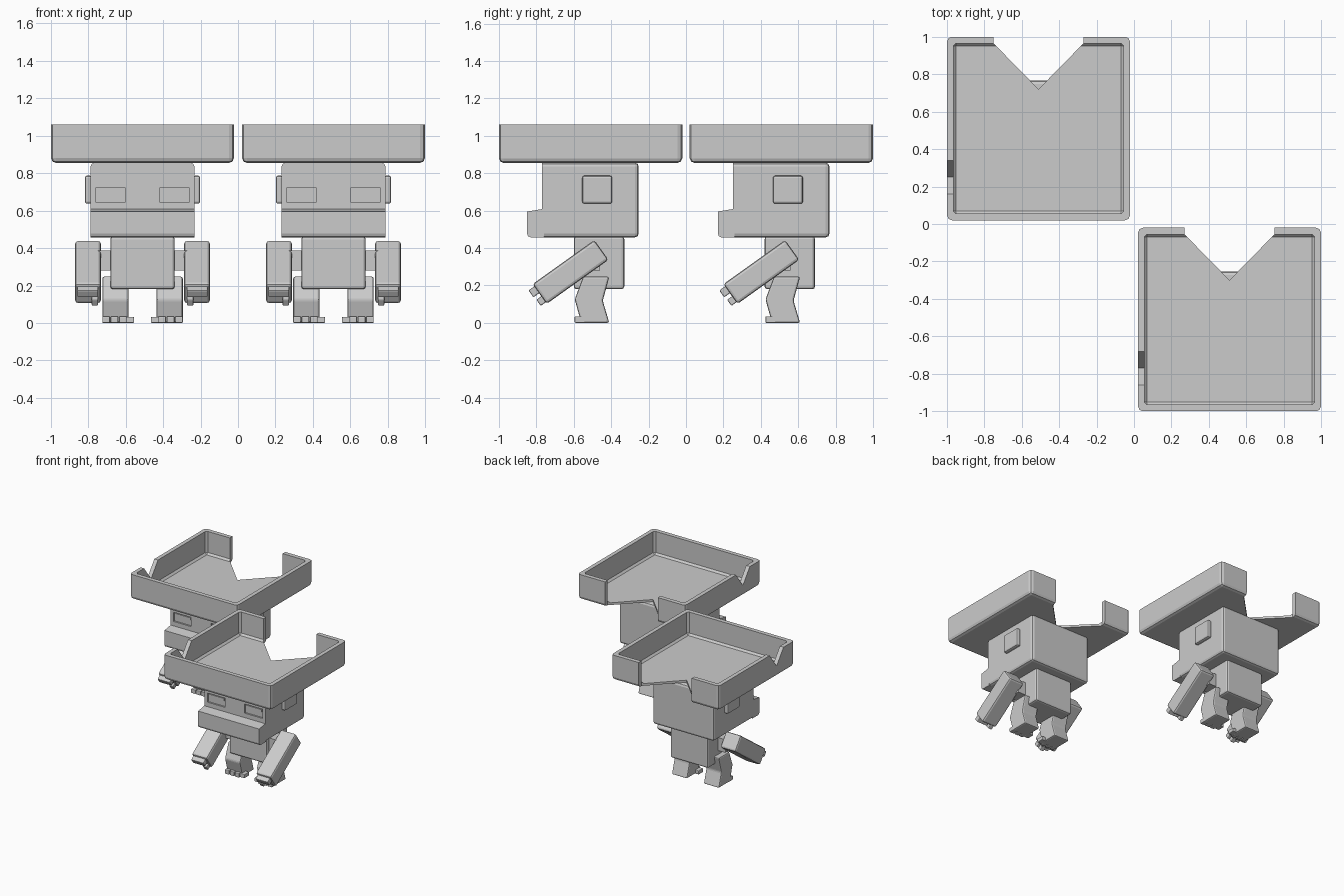
import bpy, bmesh, math
from mathutils import Matrix, Vector

if "Cube" in bpy.data.objects:
    bpy.data.objects.remove(bpy.data.objects["Cube"])

grey = bpy.data.materials.new("plain grey")
grey.diffuse_color = (0.6, 0.6, 0.6, 1)
grey.use_nodes = True
grey.node_tree.nodes["Principled BSDF"].inputs["Base Color"].default_value = grey.diffuse_color
parts = []


def finish(bm, name, bevel=0, keep=lambda e: True, segs=2):
    """Turn a bmesh into an object, bevelling the edges picked by keep."""
    bmesh.ops.recalc_face_normals(bm, faces=bm.faces)
    if bevel:
        bmesh.ops.bevel(bm, geom=[e for e in bm.edges if keep(e)], offset=bevel,
                        segments=segs, profile=0.5, affect='EDGES', clamp_overlap=True)
    me = bpy.data.meshes.new(name)
    bm.to_mesh(me)
    bm.free()
    me.materials.append(grey)
    ob = bpy.data.objects.new(name, me)
    bpy.context.collection.objects.link(ob)
    parts.append(ob)
    return ob


def box(name, x, y, z, bevel=0, keep=lambda e: True, segs=2):
    bm = bmesh.new()
    bmesh.ops.create_cube(bm, size=1)
    lo = [min(r) for r in (x, y, z)]
    hi = [max(r) for r in (x, y, z)]
    for v in bm.verts:
        v.co = [hi[i] if v.co[i] > 0 else lo[i] for i in range(3)]
    return finish(bm, name, bevel, keep, segs)


def prism(name, pts, place, a, b, bevel=0):
    """Extrude a 2D outline from a to b; place(u, v, w) gives the 3D point."""
    bm = bmesh.new()
    ends = [[bm.verts.new(place(u, v, w)) for u, v in pts] for w in (a, b)]
    bm.faces.new(ends[0])
    bm.faces.new(ends[1])
    n = len(pts)
    for i in range(n):
        j = (i + 1) % n
        bm.faces.new((ends[0][i], ends[0][j], ends[1][j], ends[1][i]))
    return finish(bm, name, bevel)


def cut(ob, cutters):
    for c in cutters:
        m = ob.modifiers.new("cut", 'BOOLEAN')
        m.operation, m.solver, m.object = 'DIFFERENCE', 'EXACT', c
    bpy.context.view_layer.update()
    me = bpy.data.meshes.new_from_object(ob.evaluated_get(bpy.context.evaluated_depsgraph_get()))
    ob.modifiers.clear()
    ob.data = me
    for c in cutters:
        parts.remove(c)
        bpy.data.objects.remove(c)


# Tray hat: open box with a V opening at the back and a nick in the left wall
tray = box("tray_hat", (-.488, .488), (-.49, .49), (.855, 1.06), .025,
           lambda e: min(v.co.z for v in e.verts) < 1.0)
hollow = box("hollow", (-.455, .455), (-.455, .455), (.873, 1.3), .015, segs=1)
opening = prism("opening", [(-.24, .455), (0, .21), (.24, .455), (.24, .6), (-.24, .6)],
                lambda u, v, w: (u, v, w), .8, 1.2)
nick = prism("nick", [(-.37, 1.087), (-.26, .94), (-.15, 1.087)],
             lambda u, v, w: (w, u, v), -.6, -.44)
cut(tray, [hollow, opening, nick])

# Head with sunken eyes; front face edges stay sharp
head = box("head", (-.277, .277), (-.26, .257), (.457, .856), .02,
           lambda e: max(v.co.y for v in e.verts) > 0)
cut(head, [box("eye_socket", (s * .09, s * .25), (-.4, -.247), (.645, .72)) for s in (-1, 1)])

# Muzzle with sloping top
muzzle = box("muzzle", (-.277, .277), (-.34, -.25), (.457, .625), .02,
             lambda e: max(v.co.y for v in e.verts) < -.3 and
             max(v.co.z for v in e.verts) < .6 or
             all(v.co.y < -.3 and v.co.z < .5 for v in e.verts))
for v in muzzle.data.vertices:
    if v.co.z > .6:
        if v.co.y < -.3:
            v.co.z = .595
        elif abs(v.co.x) > .2:
            v.co.z = .61

# Torso
box("torso", (-.172, .172), (-.09, .18), (.18, .462), .015)

arm_pose = Matrix.Translation((0, -.1075, .272)) @ Matrix.Rotation(math.radians(35.5), 4, 'X')
leg_outline = [(-.04, .247), (.10, .247), (.065, .118), (.10, 0), (-.05, 0), (-.085, .125)]

for s, side in ((-1, "left"), (1, "right")):
    # Ear and eye pieces
    box(side + "_ear", (s * .27, s * .308), (-.045, .115), (.637, .787), .012)
    box(side + "_eyelid", (s * .10, s * .24), (-.255, -.245), (.692, .712))
    # Shoulder, arm and fingers
    box(side + "_shoulder", (s * .16, s * .24), (-.06, .05), (.28, .387))
    arm = [box(side + "_arm", (s * .222, s * .36), (-.203, .203), (-.065, .065), .015),
           box(side + "_fingers", (s * .237, s * .348), (-.24, -.19), (.005, .05), .006),
           box(side + "_thumb", (s * .237, s * .272), (-.235, -.19), (-.055, -.015), .006)]
    for ob in arm:
        ob.data.transform(arm_pose)
    # Leg, front toes and inner toe
    prism(side + "_leg", leg_outline, lambda u, v, w: (w, u, v), s * .075, s * .215, .01)
    for a, b in ((.085, .125), (.13, .17), (.175, .215)):
        box(side + "_toe", (s * a, s * b), (-.085, -.03), (0, .035), .005)
    box(side + "_inner_toe", (s * .045, s * .09), (-.07, -.01), (0, .032), .005)

# Two identical figures set diagonally
for ob in list(parts):
    ob.location = (.51, -.51, 0)
    twin = ob.copy()
    twin.name = "rear_" + ob.name
    twin.location = (-.51, .51, 0)
    bpy.context.collection.objects.link(twin)
